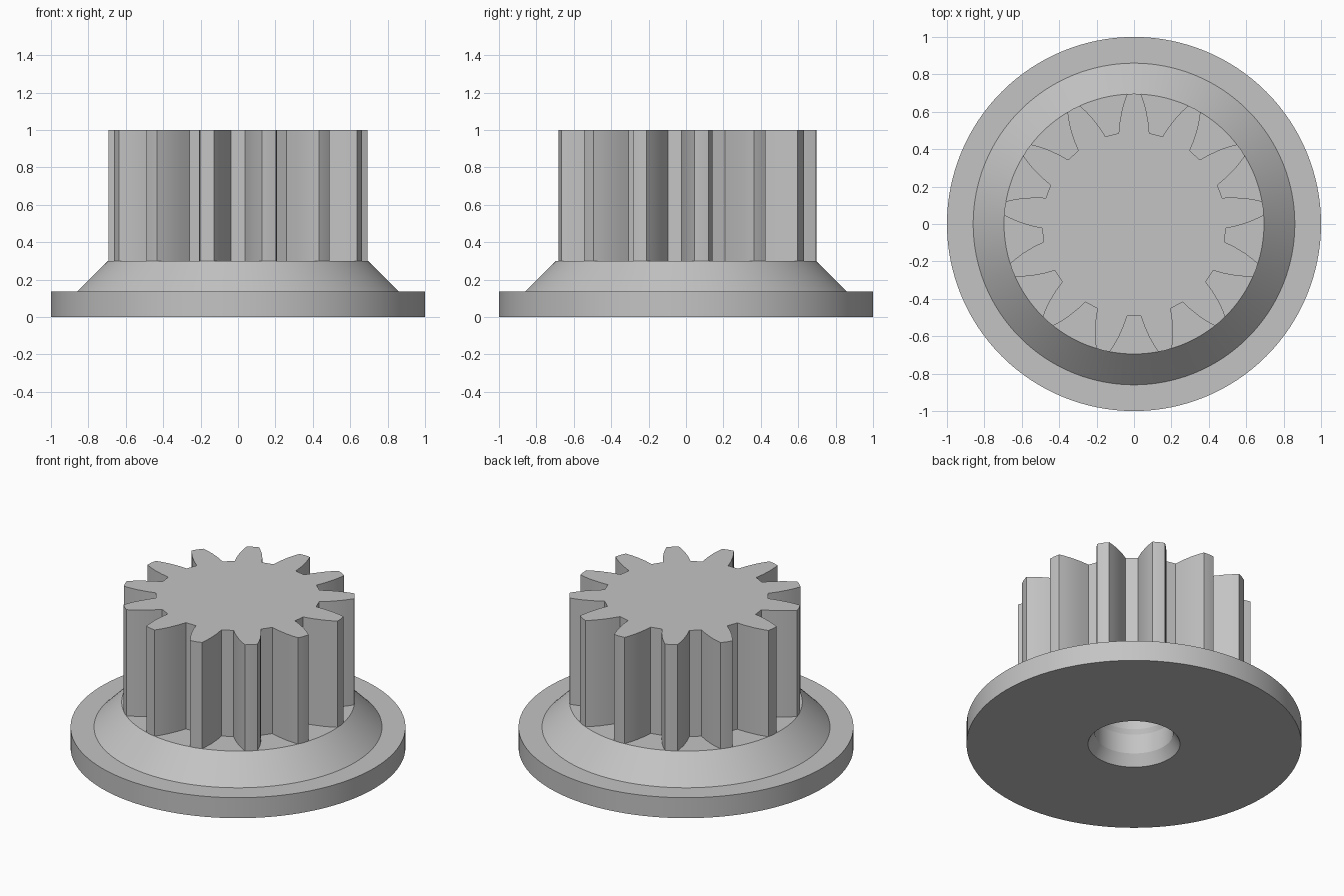
import bpy
import bmesh
from math import sin, cos, pi, radians

cube = bpy.data.objects.get("Cube")
if cube:
    bpy.data.objects.remove(cube, do_unlink=True)

grey = bpy.data.materials.new("plain grey")
grey.use_nodes = True
colour = (0.55, 0.55, 0.55, 1)
grey.diffuse_color = colour
grey.node_tree.nodes["Principled BSDF"].inputs["Base Color"].default_value = colour


def finish(bm, name):
    """Turn a bmesh into a grey object, smooth except at sharp edges."""
    mesh = bpy.data.meshes.new(name)
    bm.to_mesh(mesh)
    bm.free()
    obj = bpy.data.objects.new(name, mesh)
    bpy.context.collection.objects.link(obj)
    mesh.materials.append(grey)
    bpy.ops.object.select_all(action="DESELECT")
    obj.select_set(True)
    bpy.context.view_layer.objects.active = obj
    bpy.ops.object.shade_smooth_by_angle(angle=radians(20))
    return obj


def lathe(name, profile, steps=128):
    """Revolve (radius, height) points around z."""
    bm = bmesh.new()
    verts = [bm.verts.new((r, 0, z)) for r, z in profile]
    edges = [bm.edges.new(pair) for pair in zip(verts, verts[1:])]
    bmesh.ops.spin(bm, geom=verts + edges, cent=(0, 0, 0), axis=(0, 0, 1),
                   angle=2 * pi, steps=steps, use_merge=True)
    bmesh.ops.remove_doubles(bm, verts=bm.verts, dist=0.0005)
    # Profiles run anticlockwise, so the spin may need its faces turned outward
    lowest = min(bm.faces, key=lambda f: f.calc_center_median().z)
    lowest.normal_update()
    if lowest.normal.z > 0:
        bmesh.ops.reverse_faces(bm, faces=bm.faces)
    return finish(bm, name)


# Flanged base: blind bore, flat underside, rim, cone and gear seat
lathe("flanged_base", [
    (0, 0.82), (0.22, 0.72), (0.22, 0.23), (0.233, 0.2), (0.233, 0.07),
    (0.275, 0), (1, 0), (1, 0.135), (0.86, 0.135), (0.695, 0.3), (0.45, 0.3)])

# Gear: one tooth flank as (radius, half angle in degrees), mirrored and repeated
TEETH = 13
flank = [(0.492, 9.6), (0.55, 8.0), (0.615, 6.0), (0.66, 4.4), (0.695, 3.1)]
tooth = [(r, -a) for r, a in flank] + [(0.697, 0)] + flank[::-1]

bm = bmesh.new()
outline = []
for i in range(TEETH):
    for r, a in tooth:
        # Tooth angles run anticlockwise from the back
        t = pi / 2 + 2 * pi * i / TEETH + radians(a)
        outline.append((r * cos(t), r * sin(t)))
bottom = [bm.verts.new((x, y, 0.3)) for x, y in outline]
top = [bm.verts.new((x, y, 1)) for x, y in outline]
for i in range(len(outline)):
    j = (i + 1) % len(outline)
    bm.faces.new((bottom[i], bottom[j], top[j], top[i]))
bm.faces.new(top)
finish(bm, "gear_teeth")
